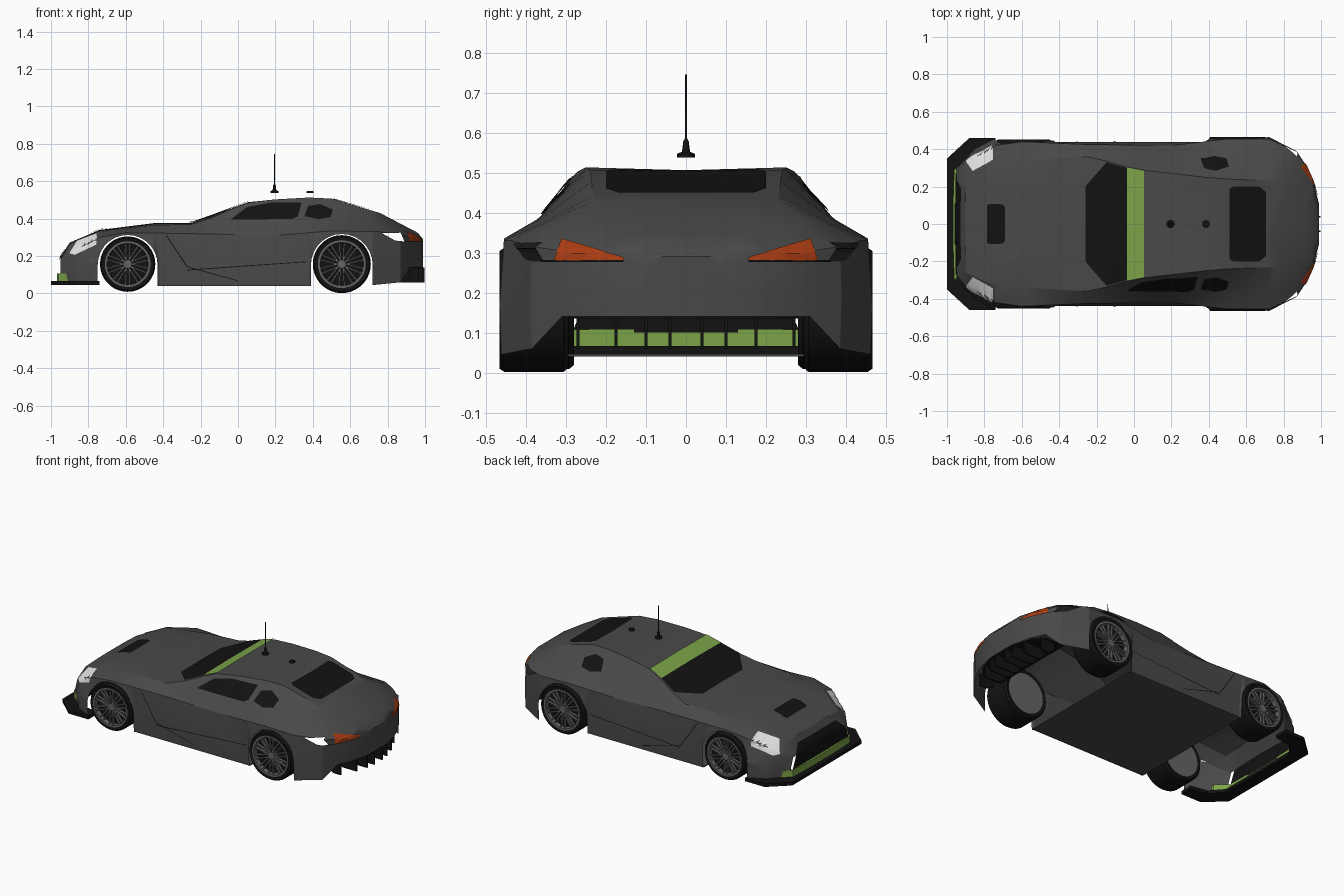
import bpy, bmesh, math
from mathutils import Vector
from mathutils.bvhtree import BVHTree

if "Cube" in bpy.data.objects:
    bpy.data.objects.remove(bpy.data.objects["Cube"])


def material(name, r, g, b):
    m = bpy.data.materials.new(name)
    m.diffuse_color = (r, g, b, 1)
    m.use_nodes = True
    m.node_tree.nodes["Principled BSDF"].inputs["Base Color"].default_value = m.diffuse_color
    return m


GREY = material("charcoal_paint", .066, .066, .066)
BLACK = material("black", .006, .006, .006)
GREEN = material("green", .2, .37, .065)
ORANGE = material("orange_red", .40, .045, .006)
WHITE = material("lamp_white", .78, .78, .78)
RIM = material("rim_grey", .13, .13, .13)


def finish(name, bm, mat, smooth=None):
    me = bpy.data.meshes.new(name)
    bm.to_mesh(me)
    bm.free()
    me.materials.append(mat)
    ob = bpy.data.objects.new(name, me)
    bpy.context.collection.objects.link(ob)
    if smooth:
        bpy.ops.object.select_all(action='DESELECT')
        ob.select_set(True)
        bpy.context.view_layer.objects.active = ob
        bpy.ops.object.shade_smooth_by_angle(angle=math.radians(smooth))
    return ob


def put(axis, u, v, w):
    """2D point (u, v) in the plane across an axis, at depth w."""
    return Vector([(w, u, v), (u, w, v), (u, v, w)][axis])


def prism(name, polys, axis, a, b, mat):
    """Extrude outlines along an axis from a to b."""
    bm = bmesh.new()
    for pts in polys:
        lo = [bm.verts.new(put(axis, u, v, a)) for u, v in pts]
        hi = [bm.verts.new(put(axis, u, v, b)) for u, v in pts]
        bm.faces.new(lo)
        bm.faces.new(hi[::-1])
        for i in range(len(pts)):
            j = (i + 1) % len(pts)
            bm.faces.new((lo[j], lo[i], hi[i], hi[j]))
    bmesh.ops.recalc_face_normals(bm, faces=bm.faces)
    return finish(name, bm, mat)


def lathe(name, prof, seg, mat, place):
    """Revolve a closed (radius, height) profile; place maps (x, y, h) to the world."""
    bm = bmesh.new()
    rings = []
    for i in range(seg):
        t = math.tau * i / seg
        rings.append([bm.verts.new(place(r * math.cos(t), r * math.sin(t), h)) for r, h in prof])
    n = len(prof)
    for i in range(seg):
        p, q = rings[i], rings[(i + 1) % seg]
        for k in range(n):
            bm.faces.new((p[k], p[(k + 1) % n], q[(k + 1) % n], q[k]))
    bmesh.ops.remove_doubles(bm, verts=bm.verts, dist=1e-5)
    bmesh.ops.recalc_face_normals(bm, faces=bm.faces)
    return finish(name, bm, mat, 30)


def rail(*p):
    """Piecewise linear curve from x0, v0, x1, v1, ..."""
    xs, vs = p[::2], p[1::2]

    def f(x):
        for i in range(len(xs) - 1):
            if x <= xs[i + 1]:
                t = max(0, (x - xs[i]) / (xs[i + 1] - xs[i]))
                return vs[i] + t * (vs[i + 1] - vs[i])
        return vs[-1]
    return f


# body rails: sill, side crease, shoulder, belt, roof edge, centre line
y0 = rail(-.95, .29, -.85, .40, -.74, .455, -.45, .455, -.42, .435, .38, .435,
          .42, .462, .72, .462, .87, .385, .92, .31, .96, .22, .99, .1)
z0 = rail(-.95, .07, -.74, .055, -.45, .04, .38, .04, .72, .045, .87, .06, .92, .14, .99, .14)
z1 = rail(-.95, .12, -.74, .17, .72, .17, .92, .2, .99, .2)
y2 = rail(-.95, .27, -.9, .33, -.74, .42, -.6, .44, -.25, .425, .2, .42, .5, .455,
          .72, .455, .87, .385, .92, .31, .96, .22, .99, .1)
z2 = rail(-.95, .18, -.9, .22, -.74, .30, -.6, .325, -.25, .32, .2, .31, .5, .335,
          .76, .33, .87, .315, .96, .295, .99, .27)
y3 = rail(-.95, .2, -.9, .26, -.74, .33, -.25, .36, .5, .365, .76, .36, .87, .32, .96, .18, .99, .08)
z3 = rail(-.95, .187, -.9, .265, -.74, .335, -.45, .365, -.25, .37, -.035, .385,
          .38, .39, .6, .385, .76, .37, .87, .342, .96, .315, .99, .285)
y4 = rail(-.95, .12, -.9, .16, -.74, .2, -.25, .21, -.14, .335, -.035, .305, .055, .287,
          .38, .25, .5, .24, .76, .23, .87, .2, .96, .13, .99, .06)
z4 = rail(-.95, .19, -.9, .27, -.74, .338, -.45, .373, -.25, .375, -.14, .405, -.035, .452,
          .055, .486, .2, .503, .38, .513, .5, .507, .76, .43, .96, .325, .99, .29)
z5 = rail(-.95, .193, -.9, .272, -.74, .34, -.45, .376, -.25, .378, -.14, .415, -.035, .455,
          .055, .488, .2, .503, .38, .506, .5, .502, .76, .43, .96, .325, .99, .29)
STATIONS = (-.95, -.9, -.85, -.74, -.6, -.45, -.42, -.25, -.14, -.035, .055, .2,
            .38, .42, .5, .6, .72, .76, .87, .92, .96, .99)

# body shell
bm = bmesh.new()
rows = []
for x in STATIONS:
    half = [(y0(x), z0(x)), (y0(x) + .004, z1(x)), (y2(x), z2(x)), (y3(x), z3(x)), (y4(x), z4(x))]
    ring = [(-y, z) for y, z in half] + [(0, z5(x))] + half[::-1]
    rows.append([bm.verts.new((x, y, z)) for y, z in ring])
for p, q in zip(rows, rows[1:]):
    for k in range(11):
        j = (k + 1) % 11
        bm.faces.new((p[k], p[j], q[j], q[k]))
bm.faces.new(rows[0])
bm.faces.new(rows[-1][::-1])
bmesh.ops.recalc_face_normals(bm, faces=bm.faces)
bmesh.ops.triangulate(bm, faces=bm.faces)
tree = BVHTree.FromBMesh(bm)
body = finish("body_shell", bm, GREY)

# wheel arches and tail lamp openings are cut out, then the shell is opened underneath
WHEELS = (("front", -.59, .148, .16, .452), ("rear", .555, .155, .165, .466))
cuts = [[(.77, .322), (.87, .325), (.89, .278), (.84, .283)]]
for _, cx, _, R, _ in WHEELS:
    arc = [(cx + R * math.cos(t * math.pi / 14), .153 + R * math.sin(t * math.pi / 14)) for t in range(15)]
    cuts.append(arc + [(cx - R, -.1), (cx + R, -.1)])
cutter = prism("cutter", cuts, 1, -1, 1, GREY)
cutter.hide_render = True
mod = body.modifiers.new("cut", 'BOOLEAN')
mod.operation, mod.solver, mod.object = 'DIFFERENCE', 'EXACT', cutter
bpy.context.view_layer.update()
dg = bpy.context.evaluated_depsgraph_get()
cut_mesh = bpy.data.meshes.new_from_object(body.evaluated_get(dg))
bm = bmesh.new()
bm.from_mesh(cut_mesh)
bpy.data.objects.remove(body)
bpy.data.objects.remove(cutter)
drop = []
for f in bm.faces:
    c = f.calc_center_median()
    if tree.find_nearest(c)[3] > .002 or c.z < z0(c.x) + .003 or c.x < -.948:
        drop.append(f)
bmesh.ops.delete(bm, geom=drop, context='FACES')
for f in bm.faces:
    f.material_index = 0
finish("body_shell", bm, GREY, 22)


def decal(name, pts, axis, sign, mat, off=.005, step=.02):
    """Thin plate: an outline projected on the body along an axis."""
    bm = bmesh.new()
    bm.faces.new([bm.verts.new(put(axis, u, v, 0)) for u, v in pts])
    for d in range(2):
        lo, hi = min(p[d] for p in pts), max(p[d] for p in pts)
        n = int((hi - lo) / step) + 1
        for i in range(1, n):
            w = lo + (hi - lo) * i / n
            bmesh.ops.bisect_plane(bm, geom=bm.verts[:] + bm.edges[:] + bm.faces[:], dist=1e-6,
                                   plane_co=put(axis, *((w, 0) if d == 0 else (0, w)), 0),
                                   plane_no=put(axis, 1 - d, d, 0))
    bmesh.ops.triangulate(bm, faces=bm.faces)
    lost = []
    for v in bm.verts:
        start = v.co.copy()
        start[axis] = 3 * sign
        hit, nor, _, _ = tree.ray_cast(start, put(axis, 0, 0, -sign))
        if hit is None:
            lost.append(v)
        else:
            v.co = hit + nor * off
    bmesh.ops.delete(bm, geom=lost, context='VERTS')
    bm.normal_update()
    for f in bm.faces:
        if f.normal[axis] * sign < 0:
            f.normal_flip()
    return finish(name, bm, mat, 30)


def both(half):
    return half + [(u, -v) for u, v in reversed(half)]


# glass, sun strip and bonnet vent
decal("windscreen", both([(-.26, .2), (-.145, .33), (-.035, .30)]), 2, 1, BLACK)
decal("sun_strip", both([(-.035, .302), (.055, .285)]), 2, 1, GREEN)
decal("rear_window", both([(.508, .185), (.53, .2), (.67, .2), (.705, .17)]), 2, 1, BLACK)
decal("bonnet_vent", both([(-.785, .1), (-.77, .108), (-.7, .105), (-.69, .09)]), 2, 1, BLACK)
decal("door_window", [(-.04, .392), (.05, .46), (.17, .482), (.34, .484), (.32, .41), (.29, .395)], 1, -1, BLACK)

# parts on both flanks
for s, side in ((-1, "right"), (1, "left")):
    decal(side + "_quarter_window", [(.355, .41), (.375, .465), (.44, .475), (.505, .445),
                                     (.495, .405), (.43, .394)], 1, s, BLACK)
    decal(side + "_headlight", [(-.90, .215), (-.86, .28), (-.75, .322), (-.755, .26), (-.87, .205)], 1, s, WHITE)
    decal(side + "_tail_lamp", [(s * .31, .332), (s * .328, .28), (s * .155, .28), (s * .155, .287)], 0, 1, ORANGE)
    decal(side + "_tail_crease", [(s * .155, .277), (s * .155, .281), (s * .36, .281), (s * .36, .277)], 0, 1, BLACK)
    decal(side + "_fender_crease", [(-.38, .31), (-.27, .145), (0, .07), (0, .066), (-.274, .141), (-.386, .31)],
          1, s, BLACK, .003)
    decal(side + "_door_crease", [(-.27, .128), (.37, .172), (.37, .168), (-.27, .123)], 1, s, BLACK, .003)

# nose: grille, lip and splitter
decal("grille", [(-.285, .1), (-.25, .18), (-.19, .235), (.19, .235), (.25, .18), (.285, .1)], 0, -1, BLACK)
prism("front_lip", [both([(-.88, .36), (-.962, .29), (-.968, .1)]) +
                    both([(-.956, .1), (-.95, .28), (-.88, .345)])[::1][3:] +
                    both([(-.956, .1), (-.95, .28), (-.88, .345)])[:3]], 2, .065, .108, GREEN)
prism("splitter", [both([(-.74, .46), (-.88, .46), (-1, .35)]) +
                   both([(-.92, .28), (-.85, .36), (-.74, .38)])[3:] +
                   both([(-.92, .28), (-.85, .36), (-.74, .38)])[:3]], 2, .045, .066, BLACK)

# floor and rear diffuser
prism("floor", [both([(-.43, .432), (.39, .432)])], 2, .04, .047, GREY)
prism("diffuser_tray", [both([(.76, .28), (.89, .28), (.945, .22), (.985, .1)])], 2, .135, .142, BLACK)
for i, y in enumerate((-.27, -.175, -.1, -.04, .04, .1, .175, .27)):
    e = 1 - 1.1 * y * y
    prism("diffuser_fin_%d" % i, [[(.82, .085), (.87, .06), (e, .06), (e, .138), (.82, .138)]],
          0 + 1, y - .004, y + .004, BLACK)

# wheels
for end, cx, R, _, out in WHEELS:
    for s, side in ((-1, "right"), (1, "left")):
        tag, w = end + "_" + side + "_", .172

        def place(a, b, h, cx=cx, s=s, out=out):
            return (cx + a, s * (out - .172 + h), .157 + b)
        k = R / .155
        lathe(tag + "tyre", [(.126 * k, .004), (R - .01, 0), (R, .012), (R, w - .012), (R - .008, w),
                             (.127 * k, w - .002)], 36, BLACK, place)
        lathe(tag + "rim_ring", [(.128 * k, w - .03), (.128 * k, w), (.116 * k, w), (.113 * k, w - .03)],
              36, RIM, place)
        lathe(tag + "brake_shadow", [(0, w - .05), (.127 * k, w - .05), (.127 * k, w - .04), (0, w - .04)],
              36, BLACK, place)
        lathe(tag + "inner_disc", [(0, .004), (.128 * k, .004), (.128 * k, .014), (0, .014)], 36, RIM, place)
        lathe(tag + "hub", [(0, w - .04), (.026, w - .04), (.022, w - .008), (0, w - .008)], 16, RIM, place)
        spokes = []
        for i in range(20):
            a = math.tau * (i // 2) / 10
            t = a + (.2 if i % 2 else -.2)
            p = Vector((math.cos(a), math.sin(a))) * .022
            q = Vector((math.cos(t), math.sin(t))) * .117 * k
            n = (q - p).normalized().orthogonal() * .0038
            c = Vector((cx, .157))
            spokes.append([tuple(c + v) for v in (p - n, q - n, q + n, p + n)])
        prism(tag + "spokes", spokes, 1, s * (out - .024), s * (out - .008), RIM)

# roof antenna and button
lathe("antenna", [(0, .538), (.022, .538), (.022, .547), (.01, .552), (.007, .578), (.003, .585),
                  (.0025, .745), (0, .745)], 12, BLACK, lambda a, b, h: (.195 + a, b, h))
lathe("roof_button", [(0, .538), (.02, .538), (.017, .547), (0, .547)], 12, BLACK,
      lambda a, b, h: (.385 + a, b, h))
